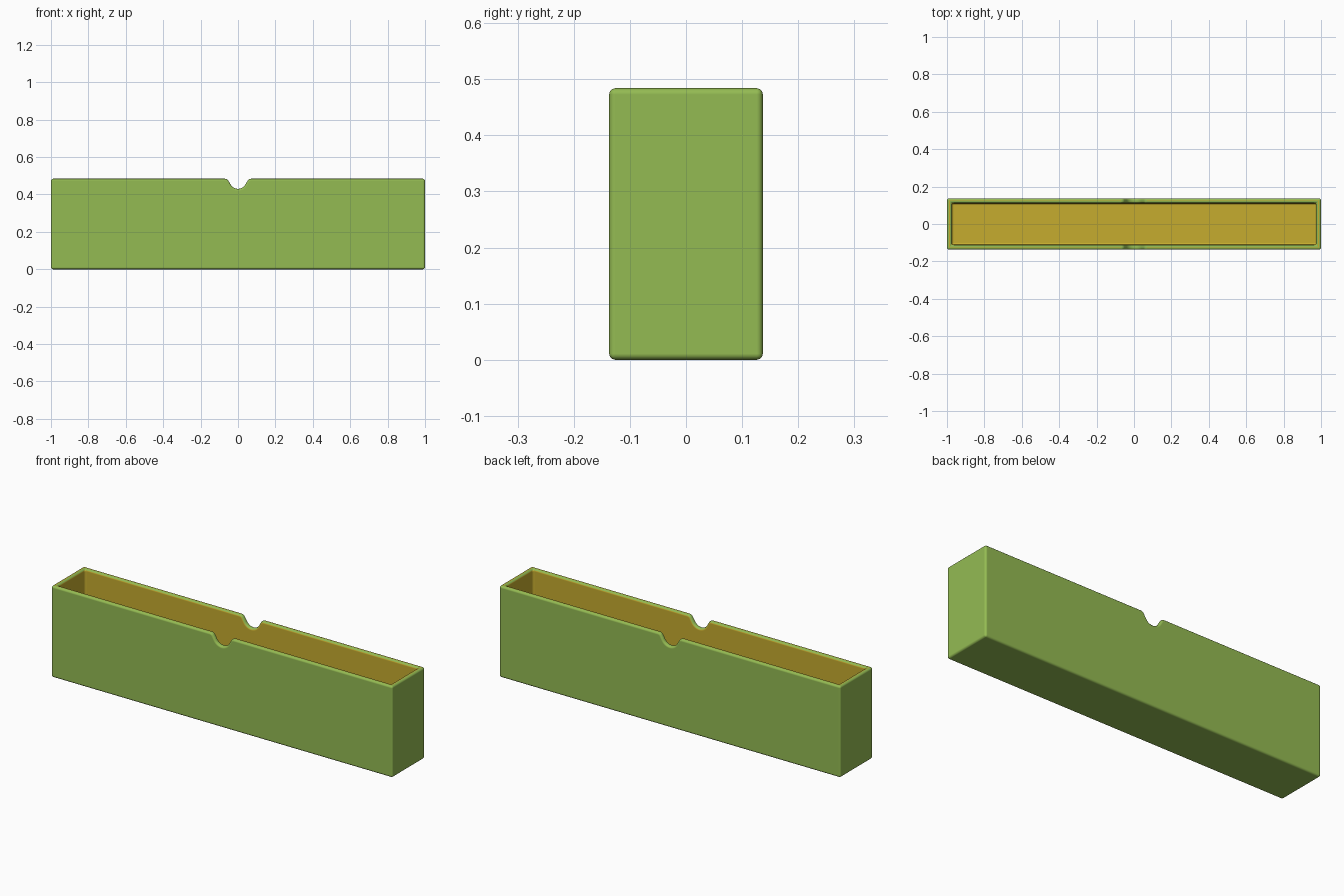
import bpy, bmesh
from math import sin, cos, radians

if "Cube" in bpy.data.objects:
    bpy.data.objects.remove(bpy.data.objects["Cube"], do_unlink=True)

LENGTH, DEPTH, HEIGHT = 2.0, 0.274, 0.484
WALL, ROUND = 0.026, 0.011
HALF_X, HALF_Y = LENGTH / 2, DEPTH / 2
IN_X, IN_Y = HALF_X - WALL, HALF_Y - WALL


def material(name, rgb):
    mat = bpy.data.materials.new(name)
    mat.use_nodes = True
    mat.diffuse_color = (*rgb, 1)
    mat.node_tree.nodes["Principled BSDF"].inputs["Base Color"].default_value = (*rgb, 1)
    return mat


def prism(name, outline, y0, y1):
    """Extrude an x-z outline along y."""
    bm = bmesh.new()
    face = bm.faces.new([bm.verts.new((x, y0, z)) for x, z in outline])
    new = bmesh.ops.extrude_face_region(bm, geom=[face])["geom"]
    verts = [v for v in new if isinstance(v, bmesh.types.BMVert)]
    bmesh.ops.translate(bm, verts=verts, vec=(0, y1 - y0, 0))
    bmesh.ops.recalc_face_normals(bm, faces=bm.faces)
    mesh = bpy.data.meshes.new(name)
    bm.to_mesh(mesh)
    bm.free()
    obj = bpy.data.objects.new(name, mesh)
    bpy.context.collection.objects.link(obj)
    return obj


def notch_half(steps=6):
    """Right half of the thumb notch: round bottom, slope, round shoulder."""
    low_r, top_r, tilt, half_w, drop = 0.045, 0.022, radians(60), 0.07, 0.054
    angles = [tilt * i / steps for i in range(steps + 1)]
    bottom = [(low_r * sin(a), HEIGHT - drop + low_r * (1 - cos(a))) for a in angles]
    shoulder = [(half_w - top_r * sin(a), HEIGHT - top_r * (1 - cos(a)))
                for a in reversed(angles)]
    return bottom + shoulder


# Solid body with the notch running across its top
right = notch_half()
left = [(-x, z) for x, z in reversed(right[1:])]
outline = [(-HALF_X, 0), (-HALF_X, HEIGHT)] + left + right + [(HALF_X, HEIGHT), (HALF_X, 0)]
box = prism("open_box", outline, -HALF_Y, HALF_Y)

# Cavity cutter
cavity = prism("cavity_cutter", [(-IN_X, WALL), (-IN_X, 1), (IN_X, 1), (IN_X, WALL)], -IN_Y, IN_Y)
cavity.hide_render = True

# Hollow the body, then round all its edges
cut = box.modifiers.new("hollow", "BOOLEAN")
cut.operation, cut.solver, cut.object = "DIFFERENCE", "EXACT", cavity
bevel = box.modifiers.new("rounded_edges", "BEVEL")
bevel.width, bevel.segments = ROUND, 3
bevel.limit_method, bevel.angle_limit = "ANGLE", radians(40)
bevel.use_clamp_overlap = False
bevel.harden_normals = True

bpy.context.view_layer.objects.active = box
box.select_set(True)
bpy.ops.object.shade_smooth()
for name in ("hollow", "rounded_edges"):
    bpy.ops.object.modifier_apply(modifier=name)
bpy.data.objects.remove(cavity, do_unlink=True)

# Green shell, mustard lining on everything inside the cavity
box.data.materials.clear()
box.data.materials.append(material("leaf green", (0.296, 0.497, 0.086)))
box.data.materials.append(material("mustard lining", (0.565, 0.413, 0.028)))
for p in box.data.polygons:
    c = p.center
    inside = abs(c.x) < IN_X + 0.001 and abs(c.y) < IN_Y + 0.001 and c.z > WALL / 2
    p.material_index = int(inside)
